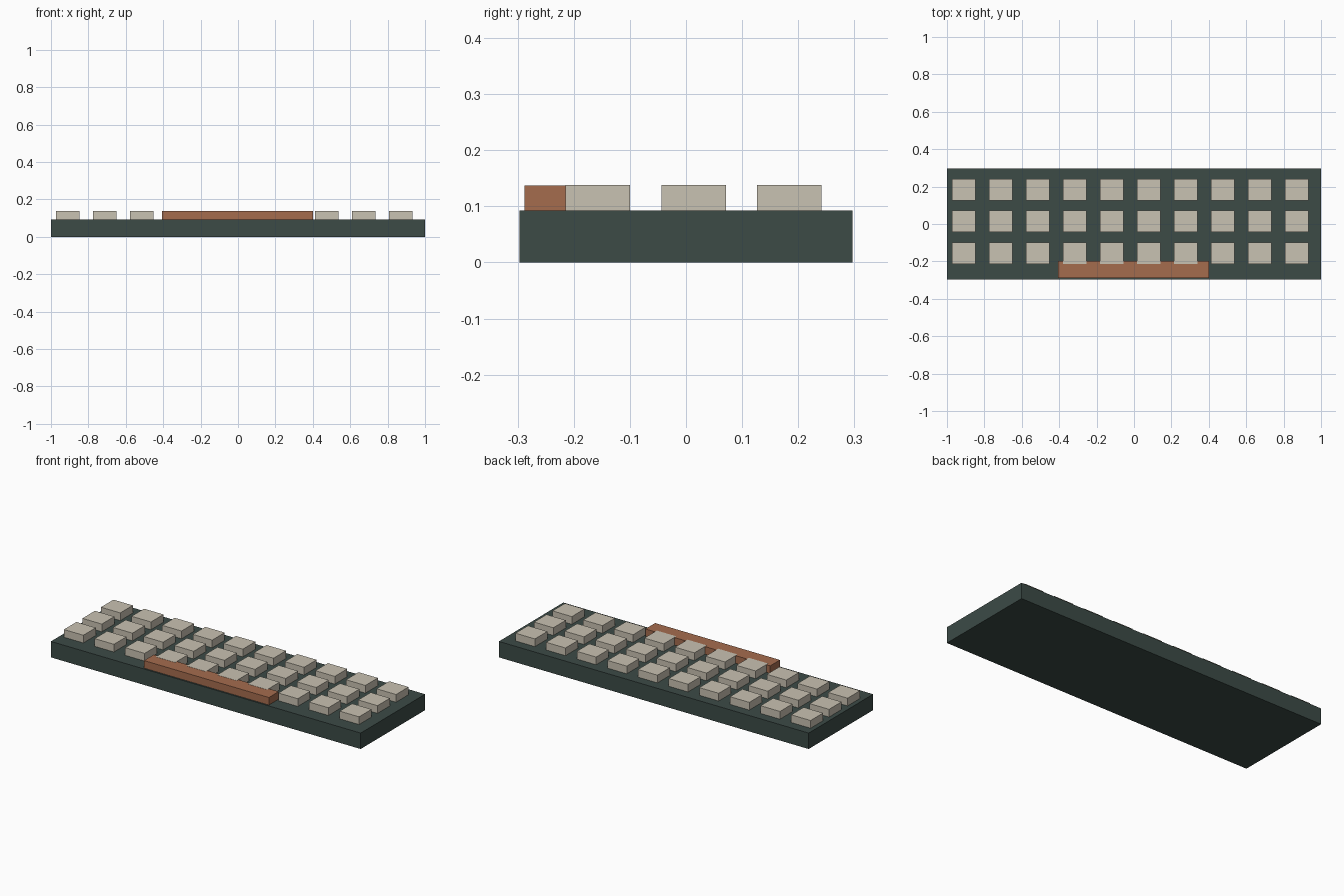
import bpy

if "Cube" in bpy.data.objects:
    bpy.data.objects.remove(bpy.data.objects["Cube"], do_unlink=True)


def material(name, rgb):
    mat = bpy.data.materials.new(name)
    mat.use_nodes = True
    colour = (*rgb, 1)
    mat.diffuse_color = colour
    mat.node_tree.nodes["Principled BSDF"].inputs["Base Color"].default_value = colour
    return mat


def box(name, centre, size, mat):
    bpy.ops.mesh.primitive_cube_add(size=1, location=centre)
    obj = bpy.context.object
    obj.name = name
    obj.scale = size
    bpy.ops.object.transform_apply(location=False, rotation=False, scale=True)
    obj.data.materials.append(mat)
    return obj


dark_green = material("dark green", (0.045, 0.07, 0.062))
beige = material("beige", (0.584, 0.539, 0.445))
rust = material("rust orange", (0.376, 0.15, 0.076))

BASE_TOP = 0.093
KEY_HEIGHT = 0.045
KEY_Z = BASE_TOP + KEY_HEIGHT / 2

# Flat case
box("keyboard_case", (0, 0, BASE_TOP / 2), (2, 0.594, BASE_TOP), dark_green)

# Three rows of ten square keys
for row in range(3):
    for col in range(10):
        x = -0.911 + col * 0.1978
        y = 0.184 - row * 0.1705
        box(f"key_row{row + 1}_{col + 1}", (x, y, KEY_Z), (0.125, 0.115, KEY_HEIGHT), beige)

# Long space bar tucked under the front row, a hair lower than the keys
box("space_bar", (-0.002, -0.243, KEY_Z - 0.0005), (0.806, 0.09, KEY_HEIGHT - 0.001), rust)
